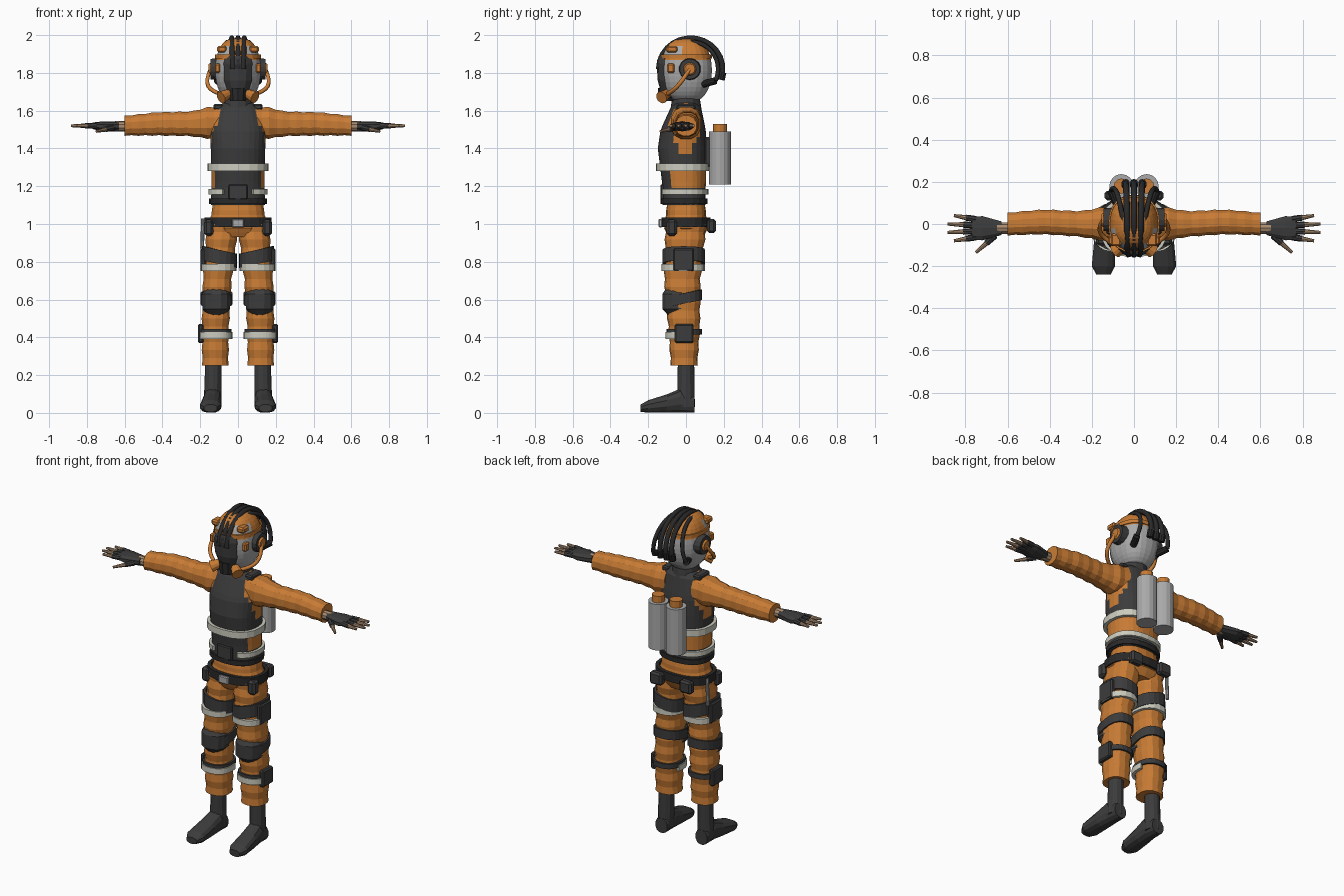
import bpy, bmesh
from math import cos, sin, pi, radians
from mathutils import Vector, Matrix

if "Cube" in bpy.data.objects:
    bpy.data.objects.remove(bpy.data.objects["Cube"])

SQUARENESS = .85


def material(name, red, green, blue):
    mat = bpy.data.materials.new(name)
    mat.use_nodes = True
    mat.diffuse_color = (red, green, blue, 1)
    mat.node_tree.nodes["Principled BSDF"].inputs["Base Color"].default_value = (red, green, blue, 1)
    return mat


ORANGE = material("orange cloth", .58, .2, .035)
DARK = material("dark grey", .045, .045, .045)
BLACK = material("black rubber", .022, .022, .022)
WHITE = material("reflective white", .6, .6, .52)
GREY = material("light grey metal", .4, .4, .4)
SKIN = material("skin", .4, .26, .16)


def finish(name, bm, mats, rule=None):
    """Turn a bmesh into an object, colouring faces by an optional rule."""
    bmesh.ops.recalc_face_normals(bm, faces=bm.faces[:])
    if rule:
        for face in bm.faces:
            face.material_index = rule(face.calc_center_median())
    mesh = bpy.data.meshes.new(name)
    bm.to_mesh(mesh)
    bm.free()
    for mat in mats:
        mesh.materials.append(mat)
    bpy.context.collection.objects.link(bpy.data.objects.new(name, mesh))


def rounded(angle):
    """Point on a slightly squared unit circle."""
    return [abs(v) ** SQUARENESS * (1 if v > 0 else -1) for v in (cos(angle), sin(angle))]


def profile(keys, t):
    """Ring (t, centre, centre, radius, radius) interpolated from key rings."""
    for low, high in zip(keys, keys[1:]):
        if t <= high[0]:
            break
    f = (t - low[0]) / (high[0] - low[0])
    return [a + (b - a) * f for a, b in zip(low, high)]


def rings(keys, count, fold=0):
    """Evenly spaced rings along a profile, with alternating cloth folds."""
    for i in range(count + 1):
        t, u, v, ru, rv = profile(keys, keys[0][0] + (keys[-1][0] - keys[0][0]) * i / count)
        size = 1 + fold * (-1) ** i
        yield t, u, v, ru * size, rv * size


def loft(name, sections, mats, axis="z", n=14, side=1, rule=None):
    bm = bmesh.new()
    loops = []
    for t, u, v, ru, rv in sections:
        loop = []
        for i in range(n):
            ca, sa = rounded(2 * pi * (i + .5) / n)
            b, c = u + ru * ca, v + rv * sa
            x, y, z = {"z": (b, c, t), "x": (t, b, c), "y": (b, t, c)}[axis]
            loop.append(bm.verts.new((x * side, y, z)))
        loops.append(loop)
    for one, two in zip(loops, loops[1:]):
        for i in range(n):
            bm.faces.new((one[i - 1], one[i], two[i], two[i - 1]))
    bm.faces.new(loops[0])
    bm.faces.new(loops[-1])
    finish(name, bm, mats, rule)


def band(name, ring, height, thick, mat, tilt=0, back=0, start=0, end=360, n=20, side=1):
    """Strap round a ring; tilt raises the outer side, back raises the rear."""
    z, x, y, rx, ry = ring
    bm = bmesh.new()
    sections = []
    for i in range(n + 1):
        ca, sa = rounded(radians(start + (end - start) * i / n))
        sections.append([bm.verts.new(((x + (rx + out) * ca) * side, y + (ry + out) * sa,
                                       z + up * height / 2 + tilt * ca + back * sa))
                         for out, up in ((0, -1), (thick, -1), (thick, 1), (0, 1))])
    for one, two in zip(sections, sections[1:]):
        for k in range(4):
            bm.faces.new((one[k - 1], one[k], two[k], two[k - 1]))
    bm.faces.new(sections[0])
    bm.faces.new(sections[-1])
    bmesh.ops.remove_doubles(bm, verts=bm.verts[:], dist=.0001)
    finish(name, bm, [mat])


def rod(name, a, b, radius, mat, taper=1, n=10, side=1):
    a, b = (Vector((p[0] * side, p[1], p[2])) for p in (a, b))
    bm = bmesh.new()
    turn = (b - a).to_track_quat("Z", "Y").to_matrix().to_4x4()
    bmesh.ops.create_cone(bm, cap_ends=True, segments=n, radius1=radius, radius2=radius * taper,
                          depth=(b - a).length, matrix=Matrix.Translation((a + b) / 2) @ turn)
    finish(name, bm, [mat])


def box(name, centre, size, mat, side=1):
    x, y, z = centre
    bm = bmesh.new()
    bmesh.ops.create_cube(bm, size=1, matrix=Matrix.Translation((x * side, y, z)) @ Matrix.Diagonal((*size, 1)))
    bmesh.ops.bevel(bm, geom=bm.edges[:], offset=min(size) / 4, segments=1, affect="EDGES")
    finish(name, bm, [mat])


def hose(name, points, radius, mat, side=1):
    curve = bpy.data.curves.new(name, "CURVE")
    curve.dimensions = "3D"
    curve.bevel_depth, curve.bevel_resolution, curve.use_fill_caps = radius, 1, True
    spline = curve.splines.new("POLY")
    spline.points.add(len(points) - 1)
    for point, (x, y, z) in zip(spline.points, points):
        point.co = (x * side, y, z, 1)
    curve.materials.append(mat)
    bpy.context.collection.objects.link(bpy.data.objects.new(name, curve))


def helmet_arc(first, last, x_first, x_last, ry, rz, steps=14):
    """Points curving over the helmet from front to back."""
    points = []
    for i in range(steps + 1):
        f = i / steps
        angle = radians(first + (last - first) * f)
        points.append((x_first + (x_last - x_first) * f, .025 + ry * cos(angle), 1.82 + rz * sin(angle)))
    return points


# Torso: dark vest with orange flanks and underarms
def vest_rule(c):
    if c.z > 1.37:
        return int(abs(c.y) < .02 + (c.z - 1.37) * .45 and abs(c.x) > .1)
    return int(1.19 < c.z < 1.28 and (c.y > -.07 or abs(c.x) > .12))


VEST = [(1.1, 0, -.01, .145, .115), (1.2, 0, -.01, .14, .115), (1.4, 0, -.02, .145, .13),
        (1.5, 0, -.015, .15, .12), (1.62, 0, 0, .12, .08), (1.64, 0, 0, .08, .06)]
loft("vest", rings(VEST, 18), [DARK, ORANGE], n=28, rule=vest_rule)
band("vest_hem", profile(VEST, 1.12), .03, .01, BLACK)
band("chest_band", profile(VEST, 1.3), .04, .02, WHITE)
band("waist_band", profile(VEST, 1.17), .03, .015, WHITE, start=-62, end=242)
box("front_flap", (0, -.125, 1.17), (.1, .02, .08), DARK)
rod("neck", (0, 0, 1.59), (0, 0, 1.7), .085, DARK, taper=.8, n=12)
box("tank_mount", (0, .115, 1.38), (.14, .04, .16), DARK)

# Hips and belt
HIPS = [(.93, 0, 0, .12, .09), (.97, 0, 0, .17, .115), (1.06, 0, 0, .14, .105), (1.12, 0, 0, .135, .1)]
loft("hips", rings(HIPS, 8, fold=.01), [ORANGE], n=18)
band("belt", profile(HIPS, 1.01), .05, .02, BLACK)
box("buckle", (0, -.135, 1.005), (.065, .02, .045), GREY)
box("crotch_patch", (0, -.055, .945), (.05, .07, .03), DARK)
rod("hip_baton", (-.185, .06, 1.03), (-.19, .06, .87), .01, GREY)

LEG = [(.25, .12, -.01, .07, .07), (.45, .12, -.01, .073, .083), (.7, .11, -.02, .077, .095),
       (1, .08, 0, .085, .108)]
KNEE = [(.51, .115, -.04, .04, .05), (.55, .115, -.05, .075, .077), (.63, .115, -.05, .077, .077),
        (.67, .115, -.04, .05, .06)]
FOOT = [(-.24, .145, .025, .035, .02), (-.2, .145, .034, .057, .034), (-.1, .14, .05, .053, .05),
        (-.03, .135, .065, .048, .065), (.045, .135, .045, .04, .045)]
ARM = [(.09, 0, 1.54, .08, .085), (.16, 0, 1.535, .08, .085), (.25, 0, 1.53, .062, .066),
       (.43, .01, 1.53, .06, .063), (.6, 0, 1.52, .055, .053)]
GLOVE = [(.63, -.02, 1.517, .034, .026), (.72, -.02, 1.517, .06, .026), (.77, -.02, 1.52, .055, .017)]

for side, tag in ((1, "left_"), (-1, "right_")):
    def leg_strap(name, z, height, thick, mat, **options):
        band(tag + name, profile(LEG, z), height, thick, mat, side=side, **options)

    def leg_pouch(name, z, size):
        _, x, y, rx, _ = profile(LEG, z)
        box(tag + name, (x + rx + .005, y, z), size, DARK, side)

    # Trousers with belt pouches, straps and knee pads
    loft(tag + "trouser_leg", rings(LEG, 18, fold=.035), [ORANGE], side=side)
    box(tag + "front_pouch", (.155, -.075, .98), (.05, .055, .085), DARK, side)
    box(tag + "back_pouch", (.1, .135, .99), (.08, .045, .075), DARK, side)
    leg_strap("thigh_strap", .825, .075, .012, DARK, tilt=.02)
    leg_strap("thigh_band", .77, .035, .017, WHITE)
    leg_strap("knee_strap", .605, .055, .01, DARK, back=.02)
    leg_strap("shin_strap", .43, .03, .012, DARK)
    leg_strap("shin_band", .41, .035, .018, WHITE, start=165, end=365)
    leg_pouch("thigh_pouch", .81, (.03, .11, .12))
    leg_pouch("shin_pouch", .42, (.03, .1, .1))
    loft(tag + "knee_pad", KNEE, [DARK], n=12, side=side)

    # Boots
    rod(tag + "boot_shaft", (.135, 0, .03), (.13, 0, .27), .047, DARK, taper=.92, n=12, side=side)
    loft(tag + "boot_foot", FOOT, [DARK], axis="y", n=12, side=side)

    # Sleeves with gathered cuffs
    loft(tag + "sleeve", rings(ARM, 14, fold=.035), [ORANGE], axis="x", n=12, side=side)
    box(tag + "shoulder_strap", (.105, 0, 1.62), (.05, .1, .03), DARK, side)

    # Gloves and bare fingertips
    rod(tag + "wrist", (.59, -.02, 1.517), (.65, -.02, 1.517), .028, SKIN, side=side)
    loft(tag + "glove", GLOVE, [DARK], axis="x", n=10, side=side)
    digits = [("thumb", Vector((.66, -.055, 1.51)), Vector((.75, -.135, 1.49)))]
    for name, k in (("index", -1.5), ("middle", -.5), ("ring", .5), ("little", 1.5)):
        digits.append((name, Vector((.75, k * .028 - .02, 1.52)),
                       Vector((.9 - abs(k) * .03, k * .04 - .02, 1.52))))
    for name, base, tip in digits:
        middle = base.lerp(tip, .45)
        rod(tag + name + "_sleeve", base, middle, .016, DARK, taper=.9, n=8, side=side)
        rod(tag + name + "_tip", middle, tip, .012, SKIN, taper=.6, n=8, side=side)

    # Air tanks
    rod(tag + "air_tank", (.06, .18, 1.21), (.06, .18, 1.49), .057, GREY, n=16, side=side)
    rod(tag + "tank_cap", (.06, .18, 1.49), (.06, .18, 1.53), .036, ORANGE, n=12, side=side)

    # Ear cups, breathing hoses and filters
    ear, mouth = Vector((.145, .02, 1.82)), Vector((.07, -.11, 1.68))
    rod(tag + "ear_cup", (.1, .02, 1.82), ear, .06, DARK, taper=.9, n=14, side=side)
    rod(tag + "ear_disc", ear, ear + Vector((.01, 0, 0)), .034, ORANGE, taper=.8, n=12, side=side)
    hose(tag + "breathing_hose", [ear.lerp(mouth, i / 8) + Vector((.05, 0, -.02)) * sin(pi * i / 8)
                                  for i in range(9)], .011, ORANGE, side)
    rod(tag + "filter", (.05, -.1, 1.69), (.09, -.13, 1.67), .024, ORANGE, taper=1.4, n=12, side=side)
    box(tag + "temple_box", (.108, -.08, 1.825), (.03, .04, .05), ORANGE, side)
    box(tag + "brow_box", (.085, -.075, 1.925), (.05, .06, .035), ORANGE, side)

    # Hose curving round the side of the helmet
    path = helmet_arc(95, -25, .05, .11, .145, .145)
    hose(tag + "side_hose", path, .012, BLACK, side)
    rod(tag + "side_plug", path[-1], (.08, .09, 1.74), .019, BLACK, side=side)


# Helmet: grey shell with an orange crown
def helmet_rule(c):
    window = 1.9 < c.z < 1.95 and c.y < -.03 and abs(c.x) > .035
    return int(c.z > 1.87 and not window)


def shell_ring(angle):
    width = cos(angle) ** .7
    return 1.815 + .17 * sin(angle), 0, 0, .122 * width, .138 * width


loft("helmet", [shell_ring(radians(a)) for a in range(-72, 80, 10)], [GREY, ORANGE], n=24, rule=helmet_rule)
band("brow_band", shell_ring(radians(25)), .022, .008, ORANGE)
VISOR = [(1.67, 0, -.065, .05, .06), (1.76, 0, -.055, .088, .095), (1.85, 0, -.055, .09, .1),
         (1.89, 0, -.05, .08, .095)]
loft("visor", VISOR, [DARK])
rod("mouthpiece", (0, -.1, 1.65), (0, -.1, 1.72), .045, BLACK, taper=1.1)
for name, x in (("right", -.027), ("middle", 0), ("left", .027)):
    path = helmet_arc(180, -20, x, x * 1.5, .17, .165)
    hose(name + "_crest_hose", path, .015, BLACK)
    rod(name + "_crest_plug", path[-2], path[-1], .02, BLACK)
